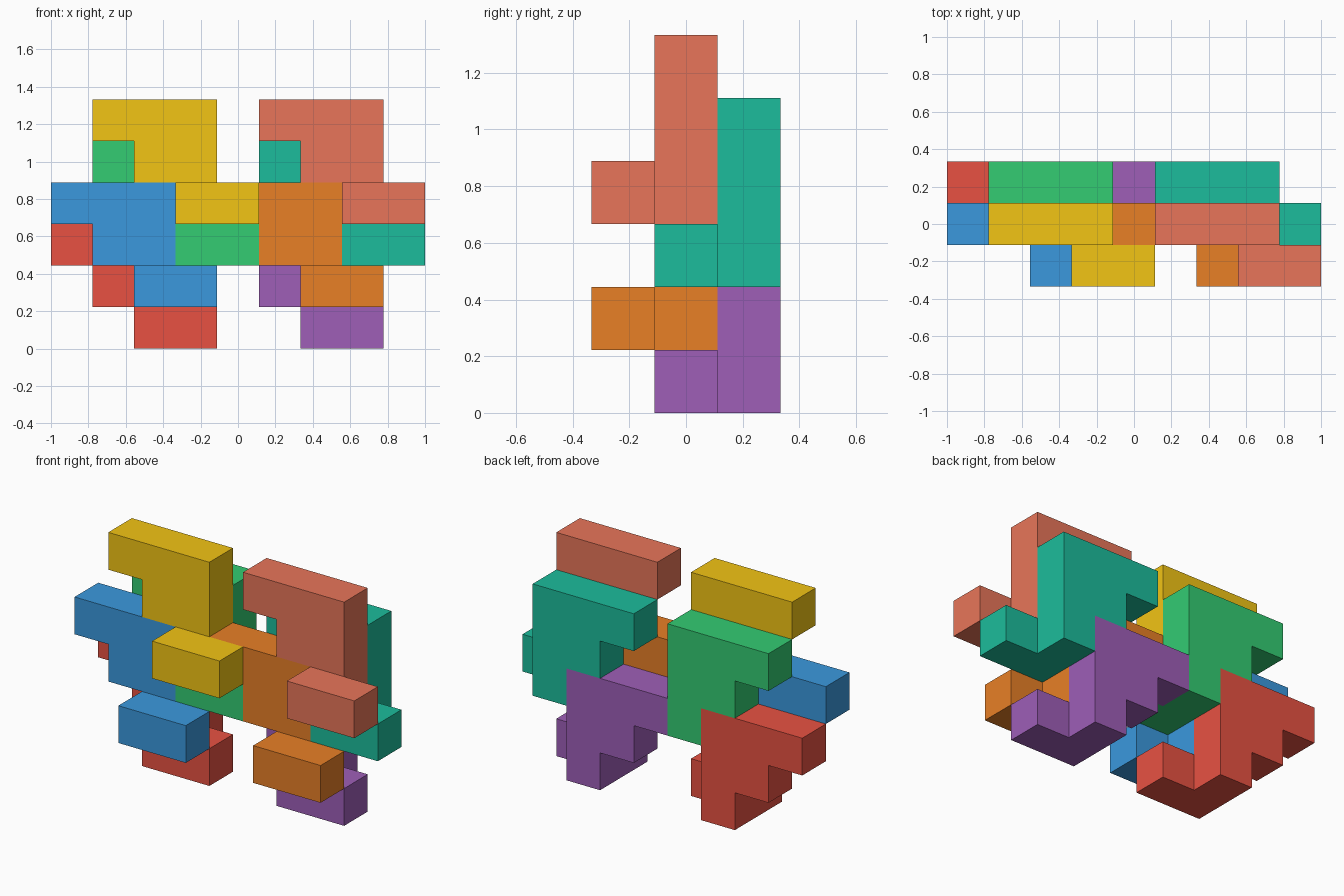
import bpy
import bmesh
from mathutils import Color, Vector

if "Cube" in bpy.data.objects:
    bpy.data.objects.remove(bpy.data.objects["Cube"])

U = 2 / 9  # edge of one cube cell; the assembly is 9 x 3 x 6 cells

# One piece: an upside-down staircase of cells with a two-cell foot in front
CELLS = {(0, 0, 2), (1, 0, 2), (2, 0, 2), (1, 0, 1), (2, 0, 1),
         (2, 0, 0), (2, -1, 0), (3, -1, 0)}


def add_piece(name, origin, color):
    """Build one interlocking piece from the outer faces of its cells."""
    bm = bmesh.new()
    base = Vector(origin)
    shift = Vector((-4.5, -1.5, 0))
    for cell in CELLS:
        for axis in range(3):
            for side in (0, 1):
                step = [0, 0, 0]
                step[axis] = 2 * side - 1
                if tuple(c + s for c, s in zip(cell, step)) in CELLS:
                    continue
                corners = []
                for a, b in ((0, 0), (1, 0), (1, 1), (0, 1)):
                    p = Vector(cell)
                    p[axis] += side
                    p[(axis + 1) % 3] += a
                    p[(axis + 2) % 3] += b
                    corners.append(bm.verts.new((p + base + shift) * U))
                bm.faces.new(corners if side else corners[::-1])
    # Weld the cells and merge coplanar squares into clean flat faces
    bmesh.ops.remove_doubles(bm, verts=bm.verts[:], dist=1e-4)
    bmesh.ops.dissolve_limit(bm, angle_limit=0.01, verts=bm.verts[:],
                             edges=bm.edges[:])
    bmesh.ops.recalc_face_normals(bm, faces=bm.faces[:])
    mesh = bpy.data.meshes.new(name)
    bm.to_mesh(mesh)
    bm.free()
    mat = bpy.data.materials.new(name + "_color")
    mat.diffuse_color = (*Color(color).from_srgb_to_scene_linear(), 1)
    mat.use_nodes = True
    mat.node_tree.nodes["Principled BSDF"].inputs["Base Color"].default_value = mat.diffuse_color
    mesh.materials.append(mat)
    bpy.context.collection.objects.link(bpy.data.objects.new(name, mesh))


# Left-hand pieces; each has a right-hand twin four cells along x
ROWS = [
    ("red_piece", (0, 2, 0), (0.91, 0.32, 0.26), "purple_piece", (0.62, 0.37, 0.72)),
    ("blue_piece", (0, 1, 1), (0.23, 0.60, 0.87), "orange_piece", (0.91, 0.50, 0.15)),
    ("green_piece", (1, 2, 2), (0.20, 0.80, 0.45), "teal_piece", (0.11, 0.74, 0.61)),
    ("yellow_piece", (1, 1, 3), (0.95, 0.77, 0.08), "salmon_piece", (0.91, 0.46, 0.35)),
]
for left, (x, y, z), left_color, right, right_color in ROWS:
    add_piece(left, (x, y, z), left_color)
    add_piece(right, (x + 4, y, z), right_color)
